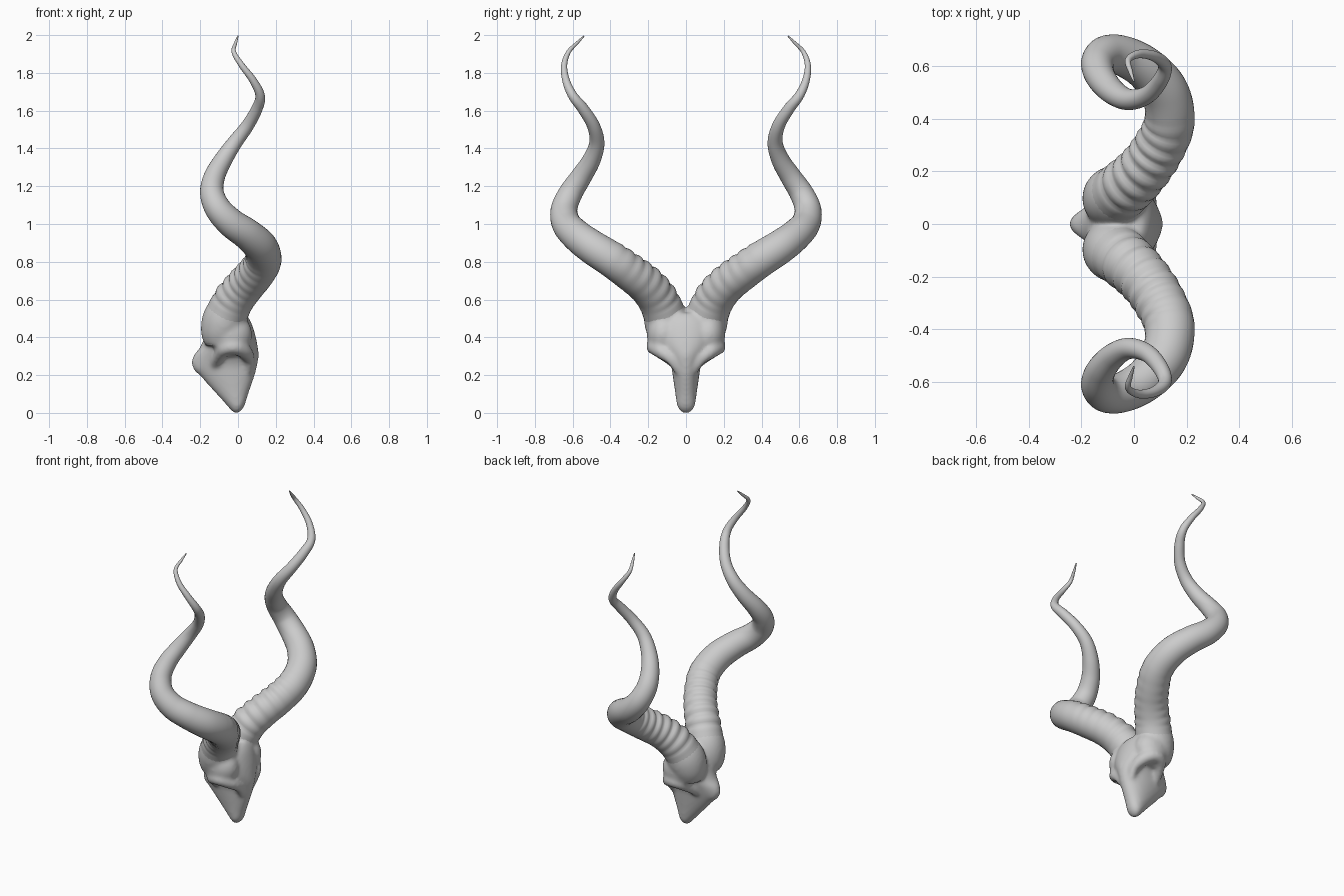
import bpy, bmesh, math
from mathutils import Vector

if "Cube" in bpy.data.objects:
    bpy.data.objects.remove(bpy.data.objects["Cube"])

# Horn centre line for the +y side: x, y, z, radius
HORN = [(-.085, .09, .36, .085), (-.085, .095, .43, .108), (-.065, .11, .51, .112),
        (-.02, .15, .60, .106), (.04, .21, .675, .101), (.098, .295, .742, .098),
        (.135, .39, .81, .095), (.118, .50, .88, .09), (.05, .585, .945, .083),
        (-.035, .635, 1.005, .077), (-.105, .645, 1.08, .07), (-.138, .61, 1.165, .063),
        (-.125, .555, 1.25, .056), (-.078, .50, 1.34, .048), (-.018, .472, 1.43, .04),
        (.05, .49, 1.52, .034), (.1, .545, 1.61, .03), (.117, .60, 1.68, .025),
        (.08, .635, 1.76, .02), (.02, .645, 1.84, .016), (-.022, .622, 1.91, .012),
        (-.012, .575, 1.96, .008), (0, .54, 1.995, .003)]


def resample(rows, n):
    """Catmull-Rom interpolation, n steps per span."""
    p = [Vector(r) for r in rows]
    p = [2 * p[0] - p[1]] + p + [2 * p[-1] - p[-2]]
    out = []
    for i in range(1, len(p) - 2):
        a, b, c, d = p[i - 1:i + 3]
        for k in range(n):
            t = k / n
            out.append(.5 * (2 * b + (c - a) * t + (2 * a - 5 * b + 4 * c - d) * t * t
                             + (3 * b - a - 3 * c + d) * t ** 3))
    return out + [p[-2]]


def loft(bm, rings):
    """Skin a list of closed rings and cap both ends."""
    vs = [[bm.verts.new(c) for c in r] for r in rings]
    n = len(vs[0])
    for a, b in zip(vs, vs[1:]):
        for i in range(n):
            j = (i + 1) % n
            bm.faces.new((a[i], a[j], b[j], b[i]))
    bm.faces.new(vs[0][::-1])
    bm.faces.new(vs[-1])


def tube(bm, rows, side, steps, sides=24, ridges=False):
    pts = resample(rows, steps)
    rings, length, normal = [], 0, Vector((-1, 0, 0))
    for i, q in enumerate(pts):
        c = q.xyz
        tan = (pts[min(i + 1, len(pts) - 1)].xyz - pts[max(i - 1, 0)].xyz).normalized()
        normal = (normal - tan * normal.dot(tan)).normalized()
        binormal = tan.cross(normal)
        if i:
            length += (c - pts[i - 1].xyz).length
        # growth ridges fade in above the base and out before the first bend
        fade = max(0, min(1, (length - .2) / .06, (.68 - length) / .2)) if ridges else 0
        wave = abs(math.sin(math.pi * length / .06)) - .6
        ring = []
        for k in range(sides):
            a = 2 * math.pi * k / sides
            d = normal * math.cos(a) + binormal * math.sin(a)
            facing = .5 + .5 * d.dot(Vector((-.6, -.5, .62)))
            v = c + d * (q.w + .015 * fade * wave * facing)
            ring.append((v.x, v.y * side, v.z))
        rings.append(ring)
    loft(bm, rings)


def blob(bm, centre, size):
    res = bmesh.ops.create_uvsphere(bm, u_segments=24, v_segments=16, radius=1)
    for v in res["verts"]:
        v.co = Vector([c + p * s for c, p, s in zip(centre, v.co, size)])


def finish(bm, name):
    bmesh.ops.recalc_face_normals(bm, faces=bm.faces)
    me = bpy.data.meshes.new(name)
    bm.to_mesh(me)
    bm.free()
    me.polygons.foreach_set("use_smooth", [True] * len(me.polygons))
    ob = bpy.data.objects.new(name, me)
    bpy.context.collection.objects.link(ob)
    return ob


# Spiral horns, starting inside the fused horn roots
for side, name in ((1, "horn_left"), (-1, "horn_right")):
    bm = bmesh.new()
    tube(bm, HORN, side, 10, 28, True)
    finish(bm, name)

# Skull core: z, front x, back x, half width
CORE = [(0, -.022, .004, .018), (.012, -.037, .018, .034), (.04, -.06, .036, .048),
        (.1, -.115, .055, .056), (.2, -.205, .09, .07), (.25, -.245, .102, .078),
        (.3, -.238, .11, .1), (.35, -.2, .105, .135), (.42, -.17, .09, .15),
        (.49, -.14, .065, .13), (.53, -.11, .035, .08)]
bm = bmesh.new()
rings = []
for z, x0, x1, w in resample(CORE, 4):
    ring = []
    for k in range(32):
        a = 2 * math.pi * k / 32
        u = math.cos(a)
        taper = 1 + .15 * u          # narrower towards the nose ridge
        ring.append(((x0 + x1) / 2 + (x1 - x0) / 2 * u, w * taper * math.sin(a), z))
    rings.append(ring)
loft(bm, rings)
blob(bm, (-.195, 0, .262), (.048, .046, .06))      # nose ridge knob

# Eye socket rims, brow masses and horn roots, mirrored
RIM = [(-.125, .05, .25, .024), (-.105, .105, .295, .03), (-.07, .157, .34, .04),
       (-.015, .168, .35, .042), (.035, .13, .325, .04), (.06, .075, .28, .03),
       (.055, .04, .22, .022)]
for s in (1, -1):
    tube(bm, RIM, s, 6, 16)
    root = [Vector(r) + Vector((0, 0, 0, .005)) for r in HORN[:4]]
    root[-1].w = .09                                # tuck the root inside the horn
    tube(bm, root, s, 6, 24)
    blob(bm, (-.04, s * .118, .415), (.115, .09, .115))
skull = finish(bm, "skull")
rm = skull.modifiers.new("fuse", 'REMESH')
rm.mode = 'VOXEL'
rm.voxel_size = .009
rm.use_smooth_shade = True
sm = skull.modifiers.new("soften", 'SMOOTH')
sm.factor = .5
sm.iterations = 22
